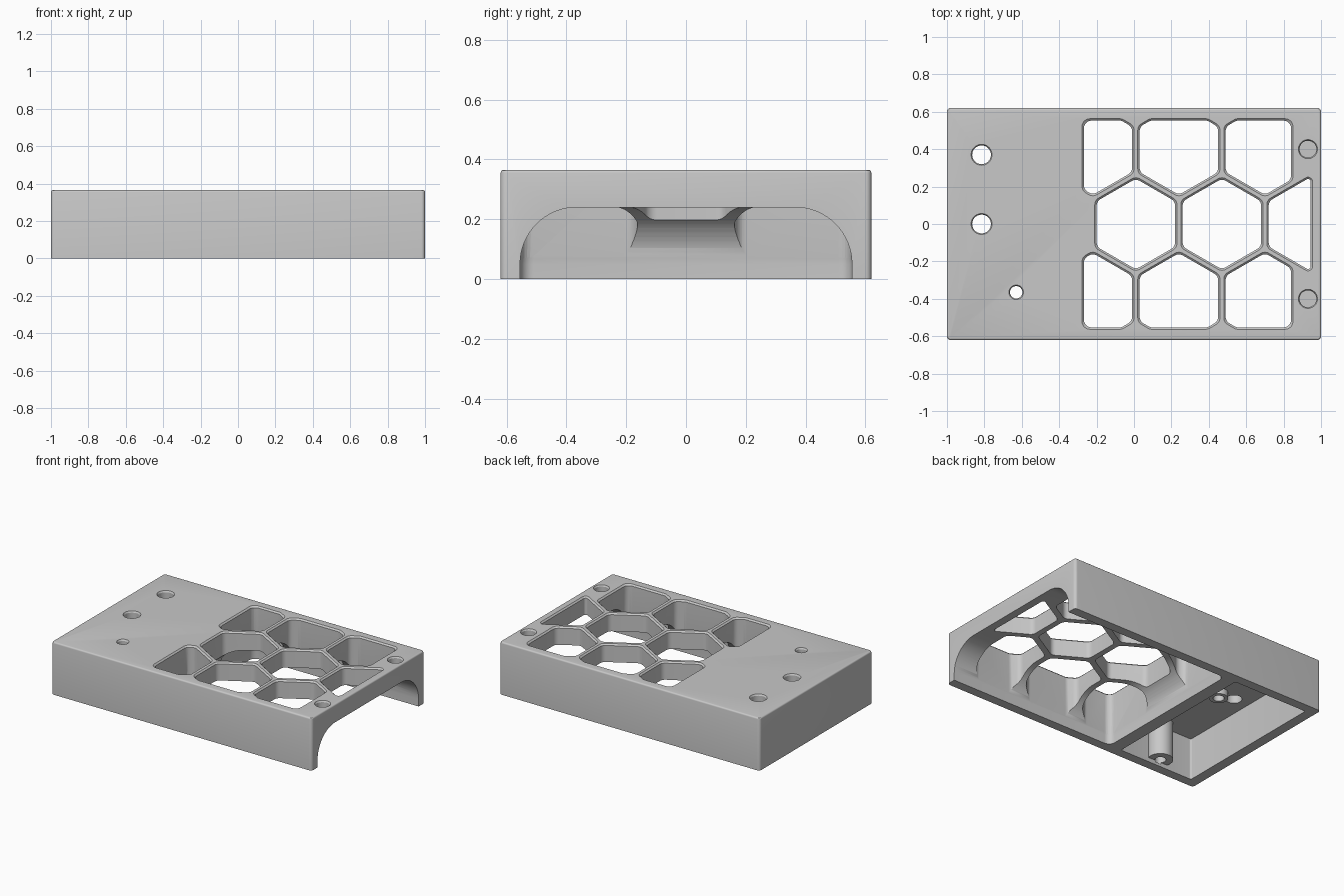
import bpy, bmesh, math
from mathutils import Vector

cube = bpy.data.objects.get("Cube")
if cube:
    bpy.data.objects.remove(cube, do_unlink=True)

grey = bpy.data.materials.new("light_grey")
grey.use_nodes = True
COLOUR = (0.58, 0.58, 0.58, 1)
grey.diffuse_color = COLOUR
grey.node_tree.nodes["Principled BSDF"].inputs["Base Color"].default_value = COLOUR

HEIGHT = 0.365
LIP = 0.01


def rounded(points, radius, steps=6):
    """Replace each corner of a convex outline with an arc."""
    out = []
    count = len(points)
    for i, p in enumerate(points):
        a = points[i - 1] - p
        b = points[(i + 1) % count] - p
        half = a.angle(b) / 2
        setback = min(radius / math.tan(half), 0.45 * min(a.length, b.length))
        r = setback * math.tan(half)
        a.normalize()
        b.normalize()
        centre = p + (a + b).normalized() * (r / math.sin(half))
        start = (p + a * setback - centre).normalized()
        end = (p + b * setback - centre).normalized()
        out += [centre + start.slerp(end, k / steps) * r for k in range(steps + 1)]
    return out


def rectangle(x0, x1, y0, y1, radius):
    corners = [Vector(c) for c in ((x0, y0), (x1, y0), (x1, y1), (x0, y1))]
    return rounded(corners, radius)


def circle(x, y, radius, sides=40):
    return [Vector((x + radius * math.cos(a), y + radius * math.sin(a)))
            for a in (math.tau * i / sides for i in range(sides))]


def clip(points, axis, limit, sign):
    """Keep the part of an outline on one side of an axis-aligned line."""
    out = []
    for i, q in enumerate(points):
        p = points[i - 1]
        dp, dq = sign * (limit - p[axis]), sign * (limit - q[axis])
        if (dp > 0) != (dq > 0):
            out.append(p.lerp(q, dp / (dp - dq)))
        if dq > 0:
            out.append(q)
    return out


def loft(name, rings):
    """Solid through a stack of (outline, z) rings."""
    bm = bmesh.new()
    loops = [[bm.verts.new((p.x, p.y, z)) for p in ring] for ring, z in rings]
    for low, high in zip(loops, loops[1:]):
        for i in range(len(low)):
            bm.faces.new((low[i - 1], low[i], high[i], high[i - 1]))
    bm.faces.new(loops[0][::-1])
    bm.faces.new(loops[-1])
    bmesh.ops.recalc_face_normals(bm, faces=bm.faces)
    mesh = bpy.data.meshes.new(name)
    bm.to_mesh(mesh)
    bm.free()
    mesh.materials.append(grey)
    obj = bpy.data.objects.new(name, mesh)
    bpy.context.collection.objects.link(obj)
    return obj


def combine(target, tool, operation='DIFFERENCE'):
    tool.hide_render = True
    mod = target.modifiers.new("combine", 'BOOLEAN')
    mod.operation = operation
    mod.solver = 'EXACT'
    mod.object = tool
    bpy.context.view_layer.objects.active = target
    bpy.ops.object.modifier_apply(modifier=mod.name)
    bpy.data.objects.remove(tool, do_unlink=True)


def hex_outline(x, y, right, grow):
    """Pointed hexagon trimmed to the window area."""
    size = (0.21 + grow) / math.cos(math.pi / 6)
    pts = [Vector((x - size * math.sin(a), y + size * math.cos(a)))
           for a in (math.tau * i / 6 for i in range(6))]
    for axis, limit, sign in ((0, -0.268, -1), (0, right, 1),
                              (1, -0.553, -1), (1, 0.553, 1)):
        pts = clip(pts, axis, limit + sign * grow, sign)
    return rounded(pts, 0.042)


def flared(name, outline, bottom):
    """Cutter with a small chamfer where it meets the top."""
    return loft(name, [(outline(0), bottom), (outline(0), HEIGHT - LIP),
                       (outline(LIP), HEIGHT), (outline(LIP), HEIGHT + 0.1)])


# Body block with softened vertical and top edges
rings = [(rectangle(-1, 1, -0.62, 0.62, 0.02), 0)]
for k in range(4):
    a = k * math.pi / 6
    d = LIP * (1 - math.cos(a))
    rings.append((rectangle(-1 + d, 1 - d, -0.62 + d, 0.62 - d, 0.02 - d),
                  HEIGHT - LIP + LIP * math.sin(a)))
body = loft("vented_housing", rings)

# Tunnel open at the right end, with a large rounded ceiling edge
R = 0.19
rings = [(rectangle(-0.27, 1.2, -0.555, 0.555, 0.045), -0.1)]
for k in range(17):
    a = k * math.pi / 32
    d = R * (1 - math.cos(a))
    rings.append((rectangle(-0.27 + d, 1.2, d - 0.555, 0.555 - d,
                            max(0.045 - d, 0.003)), 0.05 + R * math.sin(a)))
combine(body, loft("tunnel_cutter", rings))

# Closed pocket under the solid end
pocket = rectangle(-0.93, -0.36, -0.555, 0.555, 0.012)
combine(body, loft("pocket_cutter", [(pocket, -0.1), (pocket, 0.29)]))

# Small bosses inside the pocket
for x, y, r, low in ((-0.66, -0.53, 0.08, 0.03), (-0.69, 0, 0.06, 0.25)):
    ring = circle(x, y, r)
    combine(body, loft("boss", [(ring, low), (ring, 0.33)]), 'UNION')
    ring = circle(x, y, 0.035)
    combine(body, loft("pilot_cutter", [(ring, low - 0.01), (ring, 0.3)]))

# Honeycomb windows: one middle row and two offset outer rows
PITCH = 0.46
cells = [(0.01 + i * PITCH, 0, 0.945) for i in range(3)]
for side in (-1, 1):
    cells += [(-0.22 + i * PITCH, side * PITCH * math.sqrt(0.75), 0.84)
              for i in range(3)]
for x, y, right in cells:
    combine(body, flared("window_cutter",
                         lambda g: hex_outline(x, y, right, g), 0.04))

# Through holes at the solid end and blind round recesses at the open end
for x, y, r, low in ((-0.815, 0.37, 0.05, 0.2), (-0.815, 0, 0.05, 0.2),
                     (-0.63, -0.365, 0.033, 0.2),
                     (0.93, 0.4, 0.045, 0.305), (0.93, -0.4, 0.045, 0.305)):
    combine(body, flared("hole_cutter",
                         lambda g: circle(x, y, r + g * 0.6), low))

for obj in bpy.context.selected_objects:
    obj.select_set(False)
body.select_set(True)
bpy.context.view_layer.objects.active = body
bpy.ops.object.shade_smooth_by_angle(angle=math.radians(30))
